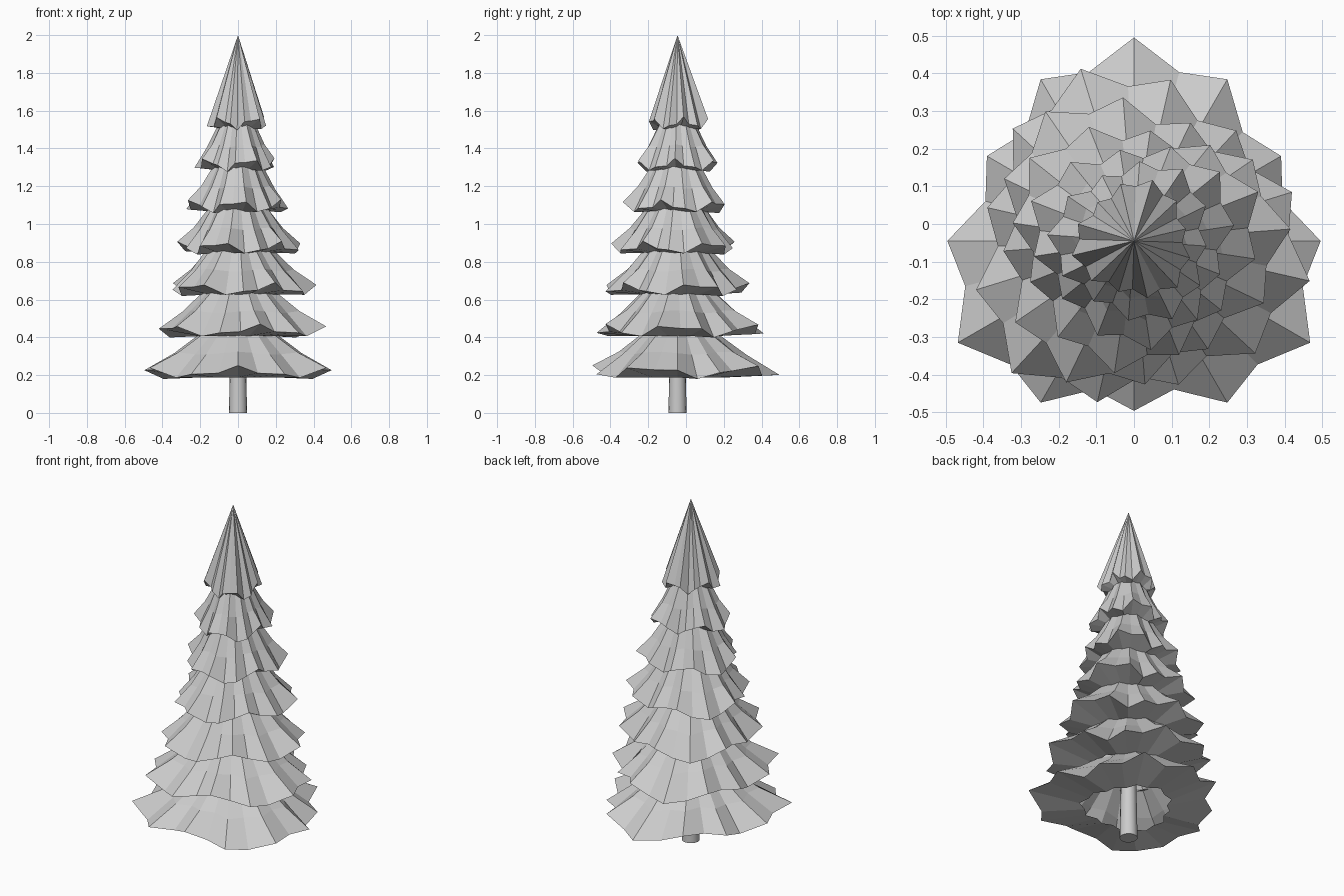
import bpy, math

if "Cube" in bpy.data.objects:
    bpy.data.objects.remove(bpy.data.objects["Cube"])

CY = -0.045          # the trunk axis sits slightly forward of the bounds centre
TIERS = 7
POINTS = 24          # 12 branch tips with 12 valleys between

grey = bpy.data.materials.new("pale_grey")
grey.diffuse_color = (0.6, 0.6, 0.6, 1)
grey.use_nodes = True
grey.node_tree.nodes["Principled BSDF"].inputs["Base Color"].default_value = grey.diffuse_color


def make_object(name, verts, faces):
    me = bpy.data.meshes.new(name)
    me.from_pydata(verts, [], faces)
    me.update()
    me.materials.append(grey)
    ob = bpy.data.objects.new(name, me)
    bpy.context.scene.collection.objects.link(ob)
    return ob


def ring(radius, z, rot, valley, wobble, lift, drop):
    """Pleated ring: tips alternate with valleys, with a gentle uneven wave."""
    out = []
    for k in range(POINTS):
        a = k * math.tau / POINTS
        r = radius * (1 - wobble * math.sin(3 * a))
        h = z - lift * math.sin(5 * a)
        if k % 2:
            r *= valley
            h -= drop
        out.append((r * math.cos(a + rot), CY + r * math.sin(a + rot), h))
    return out


def bridge(a, b):
    """Quads between two rings, listed from lower to upper."""
    return [(a + k, a + (k + 1) % POINTS, b + (k + 1) % POINTS, b + k)
            for k in range(POINTS)]


# Branch tiers: underside ring, jagged rim, pleated skirt, each turned a little
neck = [0.205, 0.2, 0.185, 0.165, 0.14, 0.105]
for i in range(TIERS):
    R = 0.4955 - 0.0567 * i
    z = 0.226 + 0.2195 * i
    rot = 0.3 * i
    verts = ring(R * 0.49, z - 0.038, rot, 0.9, 0.09, 0.0, 0.0)
    verts += ring(R, z, rot, 0.88, 0.09, 0.025, 0.022)
    faces = bridge(0, POINTS)
    if i < TIERS - 1:
        t = neck[i]
        verts += ring((R + t) / 2 * 0.965, z + 0.09, rot, 0.9, 0.08, 0.008, 0.0)
        verts += ring(t, z + 0.19, rot, 0.92, 0.06, 0.0, 0.0)
        verts += ring(t * 0.75, z + 0.26, rot, 0.94, 0.05, 0.0, 0.0)
        for n in (1, 2, 3):
            faces += bridge(n * POINTS, (n + 1) * POINTS)
    else:
        # pointed crown
        verts.append((0, CY, 2.0))
        tip = len(verts) - 1
        faces += [(POINTS + k, POINTS + (k + 1) % POINTS, tip)
                  for k in range(POINTS)]
    make_object("branch_tier_%d" % (i + 1), verts, faces)

# Trunk: slim tapered cylinder rising into the branches
N = 16
verts = [(r * math.cos(k * math.tau / N), CY + r * math.sin(k * math.tau / N), z)
         for r, z in ((0.048, 0.0), (0.03, 0.9)) for k in range(N)]
faces = [(k, (k + 1) % N, N + (k + 1) % N, N + k) for k in range(N)]
faces += [tuple(reversed(range(N))), tuple(range(N, 2 * N))]
trunk = make_object("trunk", verts, faces)
bpy.context.view_layer.objects.active = trunk
trunk.select_set(True)
bpy.ops.object.shade_smooth_by_angle(angle=math.radians(40))
